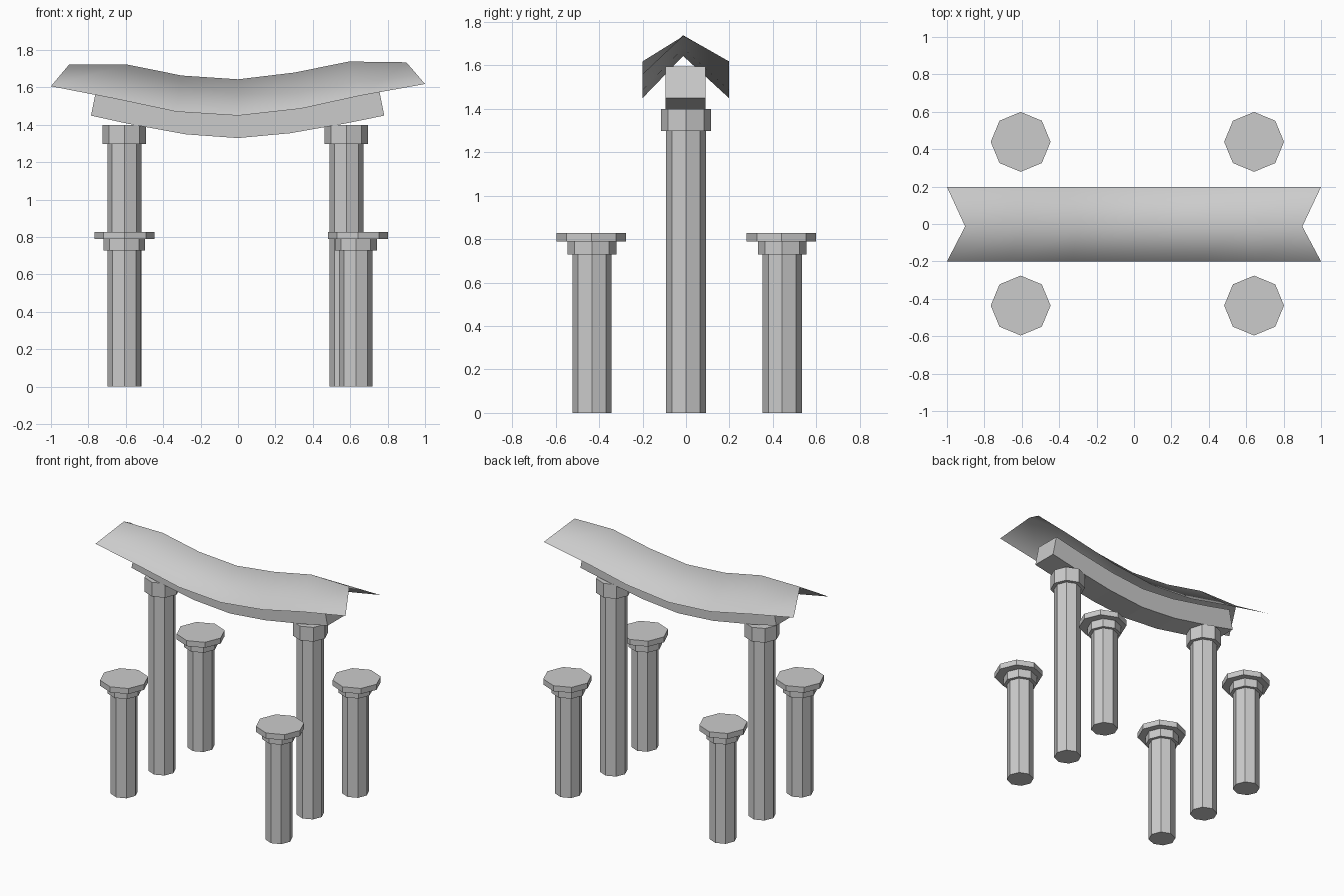
import bpy, math

if "Cube" in bpy.data.objects:
    bpy.data.objects.remove(bpy.data.objects["Cube"])


def make_mesh(name, verts, faces, smooth=False):
    me = bpy.data.meshes.new(name)
    me.from_pydata(verts, [], faces)
    me.polygons.foreach_set("use_smooth", [smooth] * len(faces))
    me.update()
    ob = bpy.data.objects.new(name, me)
    bpy.context.collection.objects.link(ob)
    return ob


def octagon(name, x, y, r, z0, z1):
    """Eight-sided drum with a corner on each axis."""
    bpy.ops.mesh.primitive_cylinder_add(
        vertices=8, radius=r, depth=z1 - z0, location=(x, y, (z0 + z1) / 2))
    bpy.context.object.name = name


# Tall gate posts with capitals
for side, x in (("left", -0.608), ("right", 0.579)):
    octagon(f"gate_post_{side}", x, 0, 0.091, 0, 1.30)
    octagon(f"gate_capital_{side}", x, 0, 0.116, 1.297, 1.40)

# Four short posts, each with a capital and a wide flat slab
for side, x, slab_x in (("left", -0.608, -0.606), ("right", 0.63, 0.642)):
    for end, y, slab_y in (("front", -0.433, -0.436), ("back", 0.443, 0.439)):
        octagon(f"short_post_{end}_{side}", x, y, 0.09, 0, 0.73)
        octagon(f"short_capital_{end}_{side}", x, y, 0.112, 0.728, 0.79)
        octagon(f"short_slab_{end}_{side}", slab_x, slab_y, 0.16, 0.788, 0.828)

# Curved lintel beam: lower and upper edge, swept across its width
low = [(-0.786, 1.449), (-0.59, 1.406), (-0.28, 1.349), (0, 1.329),
       (0.28, 1.355), (0.58, 1.408), (0.782, 1.449)]
top = [(-0.757, 1.592), (-0.56, 1.549), (-0.26, 1.493), (0, 1.474),
       (0.26, 1.499), (0.55, 1.551), (0.753, 1.594)]
verts, faces = [], []
for (xl, zl), (xt, zt) in zip(low, top):
    verts += [(xl, -0.094, zl), (xl, 0.09, zl), (xt, 0.09, zt), (xt, -0.094, zt)]
for i in range(len(low) - 1):
    for k in range(4):
        a, b = 4 * i + k, 4 * i + (k + 1) % 4
        faces.append((b, a, a + 4, b + 4))
n = len(verts)
faces += [(3, 2, 1, 0), (n - 4, n - 3, n - 2, n - 1)]
beam = make_mesh("lintel_beam", verts, [f[::-1] for f in faces])

# Thin sagging roof sheet: eave, ridge, eave
eave = [(-1.0, 1.606), (-0.66, 1.540), (-0.33, 1.470), (0, 1.449),
        (0.335, 1.486), (0.66, 1.557), (1.0, 1.618)]
ridge = [(-0.903, 1.722), (-0.594, 1.722), (-0.30, 1.663), (0, 1.643),
         (0.30, 1.679), (0.594, 1.738), (0.9, 1.734)]
verts = []
for (xe, ze), (xr, zr) in zip(eave, ridge):
    verts += [(xe, -0.2, ze), (xr, -0.013, zr), (xe, 0.198, ze)]
faces = [(3 * i + k, 3 * i + k + 3, 3 * i + k + 4, 3 * i + k + 1)
         for i in range(len(eave) - 1) for k in range(2)]
make_mesh("roof", verts, faces, smooth=True)

# Consistent outward normals on the beam
bpy.ops.object.select_all(action='DESELECT')
beam.select_set(True)
bpy.context.view_layer.objects.active = beam
bpy.ops.object.mode_set(mode='EDIT')
bpy.ops.mesh.select_all(action='SELECT')
bpy.ops.mesh.normals_make_consistent(inside=False)
bpy.ops.object.mode_set(mode='OBJECT')
